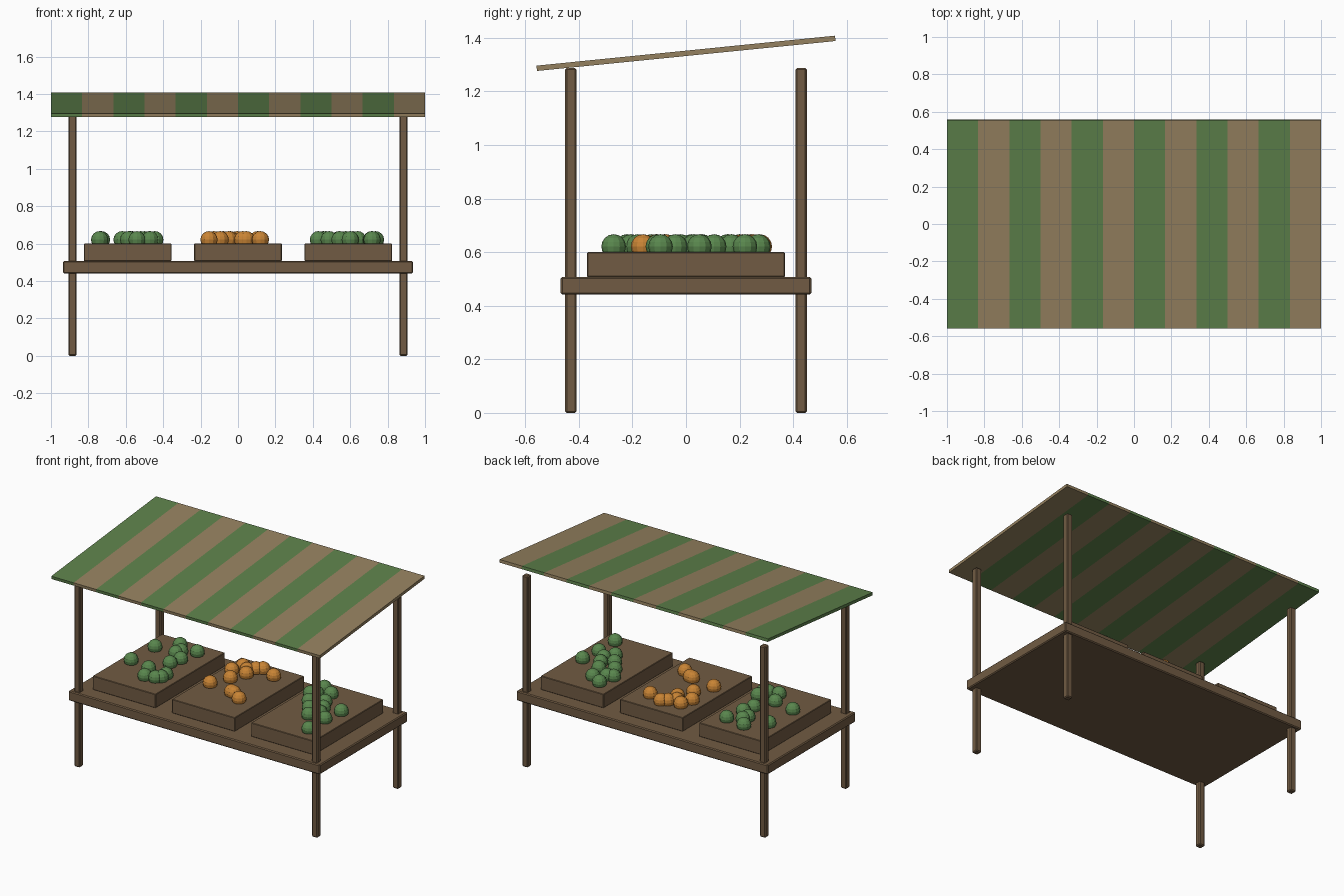
import bpy, bmesh
from mathutils import Matrix

if "Cube" in bpy.data.objects:
    bpy.data.objects.remove(bpy.data.objects["Cube"])


def material(name, rgb):
    m = bpy.data.materials.new(name)
    m.diffuse_color = (*rgb, 1)
    m.use_nodes = True
    m.node_tree.nodes["Principled BSDF"].inputs["Base Color"].default_value = m.diffuse_color
    return m


WOOD = material("wood", (0.165, 0.105, 0.056))
GREEN = material("green_cloth", (0.11, 0.22, 0.07))
TAN = material("tan_cloth", (0.30, 0.22, 0.115))
GREEN_FRUIT = material("green_fruit", (0.10, 0.24, 0.075))
ORANGE_FRUIT = material("orange_fruit", (0.58, 0.23, 0.035))


def finish(name, bm, mat):
    me = bpy.data.meshes.new(name)
    bm.to_mesh(me)
    bm.free()
    me.materials.append(mat)
    ob = bpy.data.objects.new(name, me)
    bpy.context.collection.objects.link(ob)
    return ob


def box(name, centre, size, mat, bevel=0.0, tilt=0.0):
    bm = bmesh.new()
    bmesh.ops.create_cube(bm, size=1, matrix=Matrix.Diagonal((*size, 1)))
    ob = finish(name, bm, mat)
    ob.location = centre
    ob.rotation_euler.x = tilt
    if bevel:
        mod = ob.modifiers.new("bevel", "BEVEL")
        mod.width = bevel
        mod.segments = 1
    return ob


# Table top and four posts
box("table_top", (0, 0, 0.474), (1.872, 0.935, 0.066), WOOD, 0.006)
for sx, side in ((-1, "left"), (1, "right")):
    for sy, end in ((-1, "front"), (1, "back")):
        box(f"{end}_{side}_post", (sx * 0.885, sy * 0.43, 0.6435),
            (0.042, 0.042, 1.287), WOOD, 0.006)

# Sloping awning made of alternating stripes
COUNT = 12
STRIPE = 2 / COUNT
for i in range(COUNT):
    box(f"awning_stripe_{i + 1}", (-1 + STRIPE * (i + 0.5), 0, 1.342),
        (STRIPE, 1.12, 0.02), TAN if i % 2 else GREEN, 0, 0.1)

# Crates, each with a scatter of fruit (x, y)
LEFT = [(-.73, .16), (-.74, -.08), (-.62, .27), (-.565, .20), (-.575, .16),
        (-.475, .245), (-.50, .105), (-.52, .02), (-.585, -.115),
        (-.54, -.22), (-.47, -.205), (-.445, -.13), (-.445, -.18)]
MIDDLE = [(-.13, .24), (-.155, .155), (-.05, .16), (-.04, .25), (-.005, .275),
          (.105, .23), (-.095, .055), (-.155, -.075), (.025, -.105),
          (.045, -.11), (.12, -.16), (-.08, .21)]
RIGHT = [(.455, .27), (.43, .155), (.47, .17), (.54, .22), (.487, .06),
         (.575, .105), (.545, -.02), (.615, .03), (.60, -.105), (.735, .05),
         (.715, -.095), (.717, -.27), (.64, -.04)]
for name, x, spots, mat in (("left", -0.59, LEFT, GREEN_FRUIT),
                            ("middle", 0, MIDDLE, ORANGE_FRUIT),
                            ("right", 0.59, RIGHT, GREEN_FRUIT)):
    box(f"{name}_crate", (x, 0, 0.5535), (0.468, 0.738, 0.093), WOOD, 0.003)
    for k, (fx, fy) in enumerate(spots):
        bm = bmesh.new()
        bmesh.ops.create_uvsphere(bm, u_segments=12, v_segments=8, radius=0.046)
        finish(f"{name}_fruit_{k + 1}", bm, mat).location = (fx, fy, 0.621)
